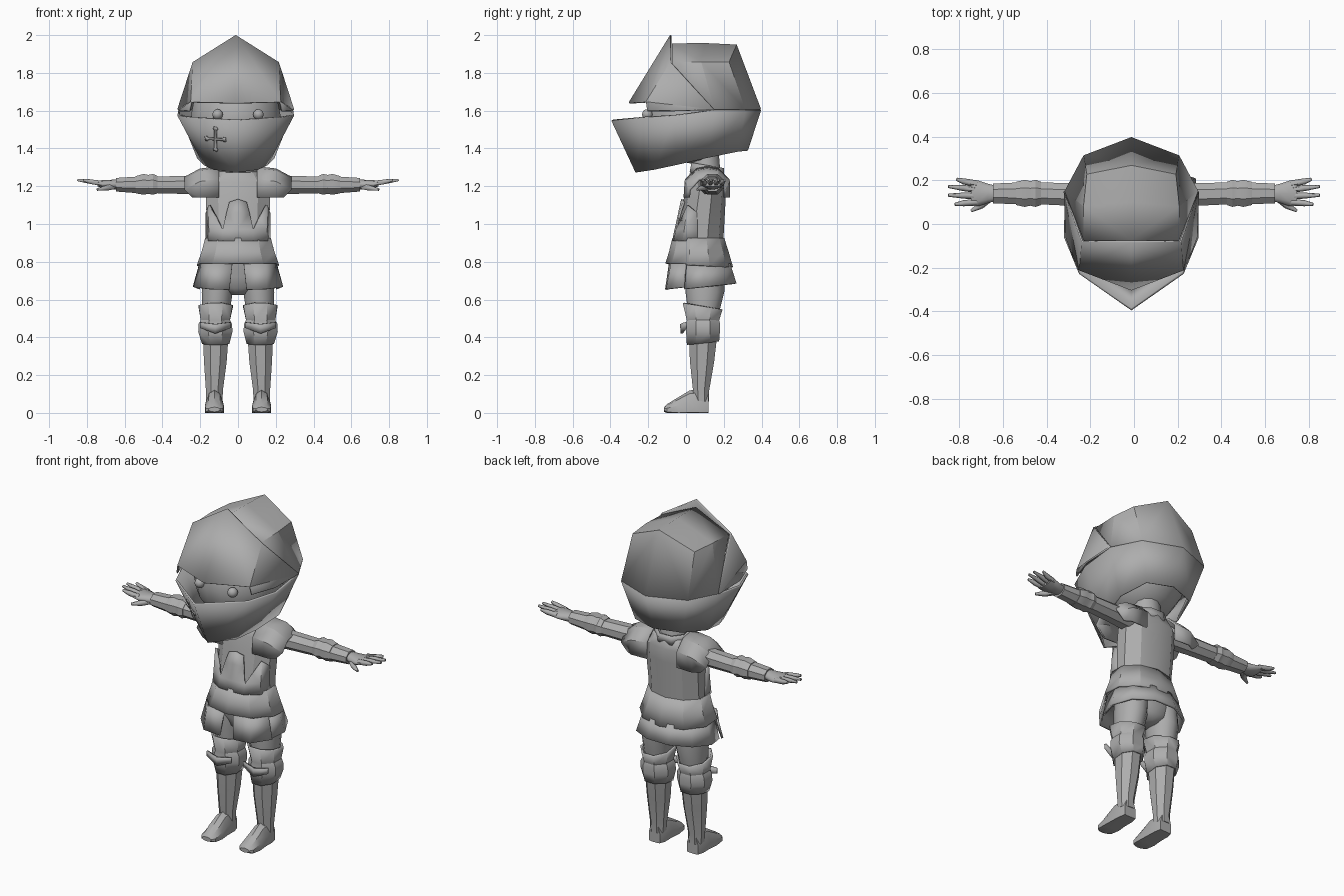
import bpy, math
from mathutils import Vector

steel = bpy.data.materials.new("steel_grey")
steel.diffuse_color = (0.42, 0.42, 0.42, 1)


def mesh(name, verts, faces, mirror=False, solid=0, angle=28, shift=0):
    me = bpy.data.meshes.new(name)
    me.from_pydata([tuple(v) for v in verts], [], faces)
    me.update()
    me.materials.append(steel)
    me.shade_smooth()
    me.set_sharp_from_angle(angle=math.radians(angle))
    ob = bpy.data.objects.new(name, me)
    ob.location.x = shift
    bpy.context.collection.objects.link(ob)
    if mirror:
        m = ob.modifiers.new("mirror", "MIRROR")
        m.use_clip = True
    if solid:
        s = ob.modifiers.new("thickness", "SOLIDIFY")
        s.thickness = solid
        s.offset = 0
    return ob


def loft(name, rings, axis="z", n=8, caps=True, arc=None, floor=False, **kw):
    """Rings are (position, centre a, centre b, radius a, radius b, tilt)."""
    verts, faces = [], []
    k = 1 / math.cos(math.pi / n) if not arc else 1
    count = n + 1 if arc else n
    for r in rings:
        p, ca, cb, ra, rb = r[:5]
        tilt = r[5] if len(r) > 5 else 0
        for i in range(count):
            t = arc[0] + (arc[1] - arc[0]) * i / n if arc else 2 * math.pi * (i + .5) / n
            a, b = ca + ra * k * math.cos(t), cb + rb * k * math.sin(t)
            q = p - tilt * math.sin(t)
            v = {"z": (a, b, q), "x": (q, a, b), "y": (a, q, b)}[axis]
            verts.append((v[0], v[1], max(v[2], 0)) if floor else v)
    for j in range(len(rings) - 1):
        for i in range(n):
            i2 = i + 1 if arc else (i + 1) % n
            a, b = j * count, (j + 1) * count
            f = (a + i, a + i2, b + i2, b + i)
            faces.append(f[::-1] if axis == "y" else f)
    if caps and not arc:
        lo, hi = list(range(n)), list(range(len(verts) - n, len(verts)))
        faces += [lo, hi[::-1]] if axis == "y" else [lo[::-1], hi]
    return mesh(name, verts, faces, **kw)


def ball(name, loc, scale, seg=16, mirror=False):
    rings = []
    for i in range(seg // 2 + 1):
        t = -math.pi / 2 + math.pi * (i + .02) / (seg / 2 + .04)
        c = max(math.cos(t), .02)
        rings.append((loc[2] + scale[2] * math.sin(t), loc[0], loc[1], scale[0] * c, scale[1] * c))
    return loft(name, rings, n=seg, angle=60, mirror=mirror)


def tube(name, pts, radii, n=6, **kw):
    d = (Vector(pts[-1]) - Vector(pts[0])).normalized()
    u = d.cross(Vector((0, 0, 1))).normalized()
    w = u.cross(d)
    verts = [Vector(p) + r * (u * math.cos(t) + w * math.sin(t))
             for p, r in zip(pts, radii) for t in [2 * math.pi * i / n for i in range(n)]]
    faces = [(j * n + i, j * n + i + n, j * n + (i + 1) % n + n, j * n + (i + 1) % n)
             for j in range(len(pts) - 1) for i in range(n)]
    faces += [list(range(n)), list(range(len(verts) - n, len(verts)))[::-1]]
    return mesh(name, verts, faces, angle=60, **kw)


# Helmet dome: ridge, shoulder line and brow line (right half, mirrored)
HX = -.012
mesh("helmet_dome",
     [(0, -.075, 1.95), (0, .1, 1.952), (0, .265, 1.945),
      (.215, -.075, 1.85), (.215, .08, 1.855), (.2, .225, 1.855),
      (.3, .15, 1.605), (.215, .31, 1.605), (0, .392, 1.605)],
     [(0, 3, 4, 1), (1, 4, 5, 2), (3, 6, 4), (4, 6, 7, 5), (2, 5, 7, 8)],
     mirror=True, solid=.012, angle=15, shift=HX)

# Lower bevor: rim row then bottom row
mesh("helmet_jaw",
     [(0, -.39, 1.55), (.235, -.225, 1.565), (.303, -.06, 1.575), (.3, .15, 1.603),
      (.215, .31, 1.605), (0, .392, 1.605),
      (0, -.262, 1.275), (.115, -.165, 1.29), (.165, -.05, 1.315), (.2, .11, 1.352),
      (.15, .27, 1.385), (0, .322, 1.39)],
     [(i + 6, i + 7, i + 1, i) for i in range(5)],
     mirror=True, solid=.012, angle=15, shift=HX)

# Raised visor with a peaked top
mesh("visor",
     [(0, -.08, 1.998), (.225, -.08, 1.855), (0, -.3, 1.64), (.235, -.21, 1.645),
      (.305, .15, 1.605), (.245, -.205, 1.6), (.298, -.06, 1.6)],
     [(0, 2, 3, 1), (1, 3, 4), (3, 5, 6, 4)], mirror=True, solid=.01, angle=15, shift=HX)

# Breathing cross on one cheek of the jaw plate
c0 = Vector((HX, -.39, 1.55))
down = Vector((0, .128, -.275)).normalized()
out = Vector((-.235, .165, .015)).normalized()
nrm = out.cross(down).normalized()
nrm = nrm if nrm.y < 0 else -nrm
mid = c0 + out * .125 + down * .115 + nrm * .008
for i, (ax, length) in enumerate(((out, .066), (down, .07))):
    side = nrm.cross(ax)
    prof = ((-1, .011), (-.82, .013), (-.7, .006), (.7, .006), (.82, .013), (1, .011))
    vs = [mid + ax * length * s + side * w * g for s, w in prof for g in (-1, 1)]
    mesh("cross_slot_%d" % i, vs, [(2 * j, 2 * j + 2, 2 * j + 3, 2 * j + 1) for j in range(5)], solid=.008)

# Head, eyes and neck
ball("head", (HX, .03, 1.56), (.24, .245, .24))
ball("eye", (.108, -.205, 1.58), (.028, .028, .028), 12, True)
loft("neck", [(1.25, 0, .11, .085, .08), (1.3, 0, .11, .075, .07), (1.42, 0, .1, .075, .07)], n=12, angle=45)

# Torso
loft("breastplate", [(.89, 0, .075, .165, .115), (.97, 0, .08, .165, .115), (1.14, 0, .1, .17, .105),
                     (1.22, 0, .11, .17, .1), (1.27, 0, .11, .13, .085), (1.295, 0, .11, .07, .065)], n=10)
loft("collar", [(1.26, 0, .11, .1, .085, .015), (1.31, 0, .115, .095, .08, .015)], n=8, caps=False, solid=.012)

# Raised belly plate with stepped upper edge
mesh("belly_plate",
     [(0, -.067, .91), (.08, -.06, .91), (.15, -.015, .91), (.165, .06, .91),
      (0, -.055, .97), (.08, -.048, .97), (.15, -.005, .975), (.165, .06, .97),
      (0, -.035, 1.06), (.06, -.03, 1.06), (0, -.02, 1.13), (.045, -.012, 1.115),
      (.11, -.02, 1.03), (.15, .01, 1.1), (.165, .06, 1.06)],
     [(0, 1, 5, 4), (1, 2, 6, 5), (2, 3, 7, 6), (4, 5, 9, 8), (8, 9, 11, 10),
      (5, 6, 12), (12, 6, 13), (6, 7, 14, 13)],
     mirror=True, solid=.012)

# Fauld and skirt, with a gap at the front of the lower tier
loft("fauld", [(.925, 0, .065, .168, .125), (.85, 0, .068, .188, .145), (.78, 0, .07, .212, .165, .01)][::-1],
     n=10, caps=False, solid=.012)
A = math.radians
loft("rear_tassets", [(.665, 0, .08, .235, .19, -.02), (.79, 0, .075, .2, .16, 0)],
     n=7, arc=(A(-28), A(208)), solid=.012)
mesh("front_tasset", [(.045, -.105, .652), (.15, -.1, .655), (.232, -.01, .665),
                      (.03, -.085, .79), (.145, -.075, .79), (.2, .0, .79)],
     [(0, 1, 4, 3), (1, 2, 5, 4)], mirror=True, solid=.012)

# Pelvis and thighs
loft("pelvis", [(.625, 0, .1, .04, .06), (.66, 0, .1, .13, .09), (.72, 0, .095, .18, .105),
                (.9, 0, .075, .16, .105)], n=16, angle=60)
loft("thigh", [(.42, .118, .09, .065, .07), (.56, .115, .095, .075, .085), (.64, .11, .1, .082, .1),
               (.74, .1, .1, .085, .1)], n=14, angle=60, mirror=True)

# Knee guards: flared cuff, ridged knee band and lower rim
loft("knee_guard", [(.37, .118, .09, .067, .08, -.01), (.43, .12, .09, .085, .084),
                    (.47, .12, .09, .083, .085), (.49, .12, .09, .072, .08),
                    (.565, .118, .088, .085, .1, .018)], n=8, caps=False, solid=.012, mirror=True)
mesh("knee_plate", [(.04, .0, .45), (.12, -.022, .42), (.2, .0, .45), (.04, -.004, .48),
                    (.12, -.026, .47), (.2, -.004, .48)],
     [(0, 1, 4, 3), (1, 2, 5, 4)], mirror=True, solid=.012)

# Shins and shoes
loft("greave", [(.06, .125, .082, .043, .04), (.12, .125, .08, .045, .043), (.27, .12, .085, .06, .064),
                (.41, .118, .09, .068, .075)], n=8, mirror=True)
loft("shoe", [(-.117, .125, .018, .03, .012), (-.1, .125, .015, .046, .03), (-.04, .125, .02, .05, .06),
              (.02, .125, .03, .046, .085), (.08, .125, .03, .045, .09), (.118, .125, .03, .036, .085)],
     axis="y", n=10, floor=True, mirror=True)

# Arms with elbow bands and gauntlet cuffs
loft("arm", [(.14, .12, 1.215, .06, .055), (.28, .135, 1.207, .052, .048), (.43, .14, 1.207, .05, .044),
             (.53, .14, 1.207, .05, .044), (.645, .14, 1.208, .045, .036)], axis="x", n=8, mirror=True)
loft("elbow_guard", [(.425, .14, 1.208, .053, .046), (.45, .14, 1.21, .062, .055),
                     (.475, .14, 1.21, .056, .05), (.5, .14, 1.21, .062, .055),
                     (.54, .14, 1.208, .053, .046)], axis="x", n=8, mirror=True)

# Hands
loft("palm", [(.63, .14, 1.21, .034, .026), (.67, .14, 1.208, .045, .025), (.71, .14, 1.21, .058, .021),
              (.745, .14, 1.215, .058, .015)], axis="x", n=10, angle=60, mirror=True)
fingers = ((.185, .812, .205), (.157, .85, .172), (.128, .85, .132), (.1, .82, .09))
for i, (y0, x1, y1) in enumerate(fingers):
    tube("finger_%d" % i, [(.72, y0, 1.215), (.78, (y0 + y1) / 2, 1.224), (x1, y1, 1.233)],
         [.015, .014, .007], mirror=True)
tube("thumb", [(.66, .12, 1.2), (.7, .085, 1.19), (.745, .06, 1.182)], [.018, .016, .007], mirror=True)

# Shoulder plates: inner, peak and outer stations across the arm
prof = [(-.005, 1.14), (.0, 1.235), (.06, 1.29), (.11, 1.3), (.17, 1.29), (.225, 1.235), (.225, 1.14)]
stations = ((.1, 0, 1), (.2, -.012, 1.02), (.28, -.055, .82))
vs = [(x + (.0 if x < .25 or z > 1.2 else -.04), .11 + (y - .11) * s, z + (dz if z > 1.2 else 0))
      for x, dz, s in stations for y, z in prof]
mesh("shoulder_plate", vs, [(j * 7 + i, j * 7 + i + 7, j * 7 + i + 8, j * 7 + i + 1)
                            for j in range(2) for i in range(6)], mirror=True, solid=.012)
